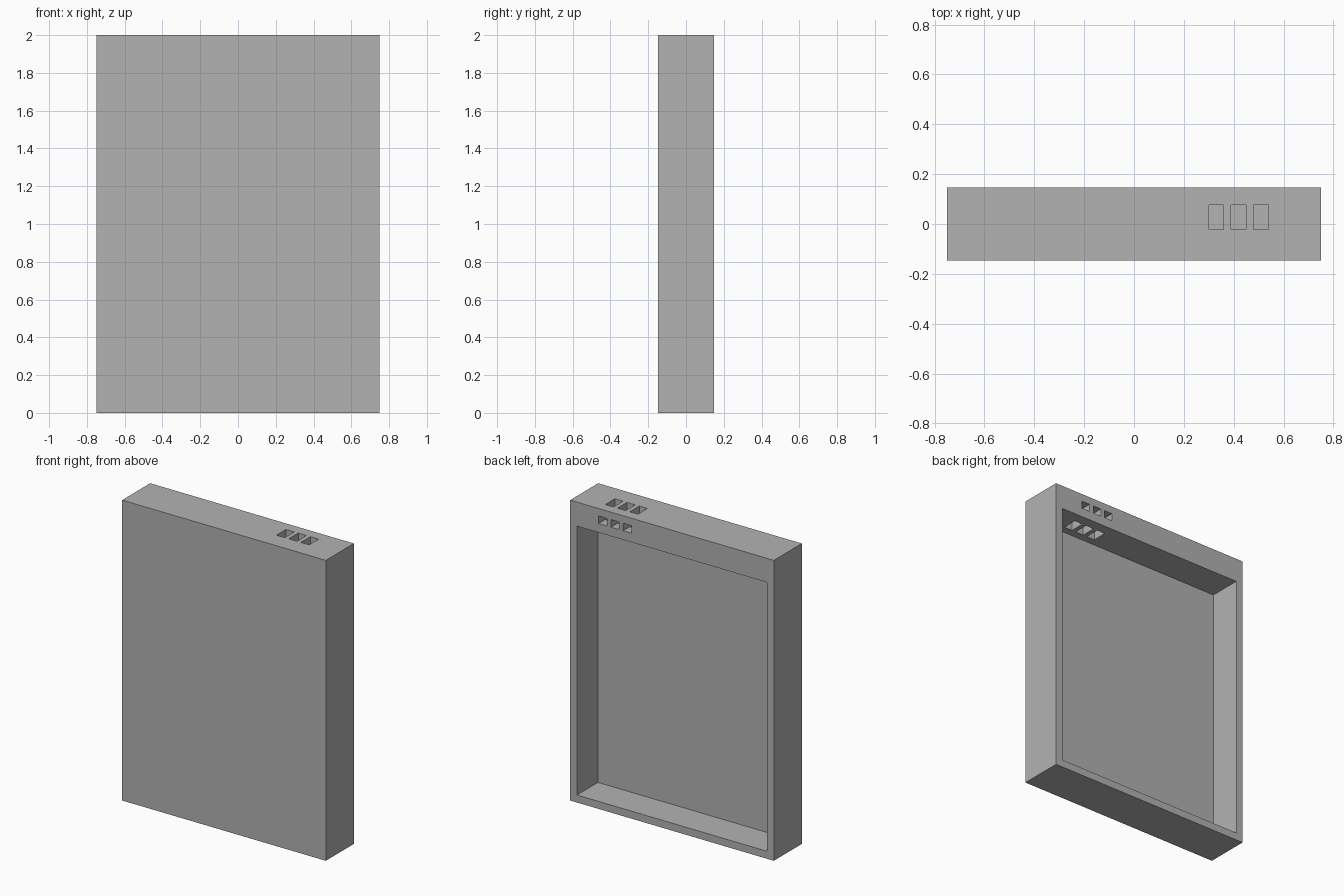
import bpy

cube = bpy.data.objects.get("Cube")
if cube:
    bpy.data.objects.remove(cube, do_unlink=True)

# Single grey material
grey = bpy.data.materials.new("plain_grey")
grey.use_nodes = True
colour = (0.448, 0.448, 0.448, 1)
grey.diffuse_color = colour
grey.node_tree.nodes["Principled BSDF"].inputs["Base Color"].default_value = colour


def box(name, low, high):
    """Axis-aligned box between two corners."""
    bpy.ops.mesh.primitive_cube_add(size=1)
    obj = bpy.context.object
    obj.name = name
    obj.location = [(a + b) / 2 for a, b in zip(low, high)]
    obj.scale = [b - a for a, b in zip(low, high)]
    bpy.ops.object.transform_apply(location=True, rotation=False, scale=True)
    obj.data.materials.append(grey)
    return obj


def cut(target, low, high):
    """Subtract a box from the target."""
    cutter = box("cutter", low, high)
    cutter.hide_render = True
    mod = target.modifiers.new("cut", "BOOLEAN")
    mod.operation = "DIFFERENCE"
    mod.solver = "EXACT"
    mod.object = cutter
    bpy.context.view_layer.objects.active = target
    bpy.ops.object.modifier_apply(modifier=mod.name)
    bpy.data.objects.remove(cutter, do_unlink=True)


# Outer shell, hollowed from the back
back = 0.147
shell = box("case_shell", (-0.75, -back, 0), (0.75, back, 2))
cut(shell, (-0.7, -0.073, 0.05), (0.7, 0.3, 1.84))

# Three slots through the top, each with a port from the back
for x in (0.30, 0.39, 0.48):
    cut(shell, (x, -0.023, 1.8), (x + 0.06, 0.077, 2.1))
    cut(shell, (x, 0.03, 1.9), (x + 0.06, 0.3, 1.95))
